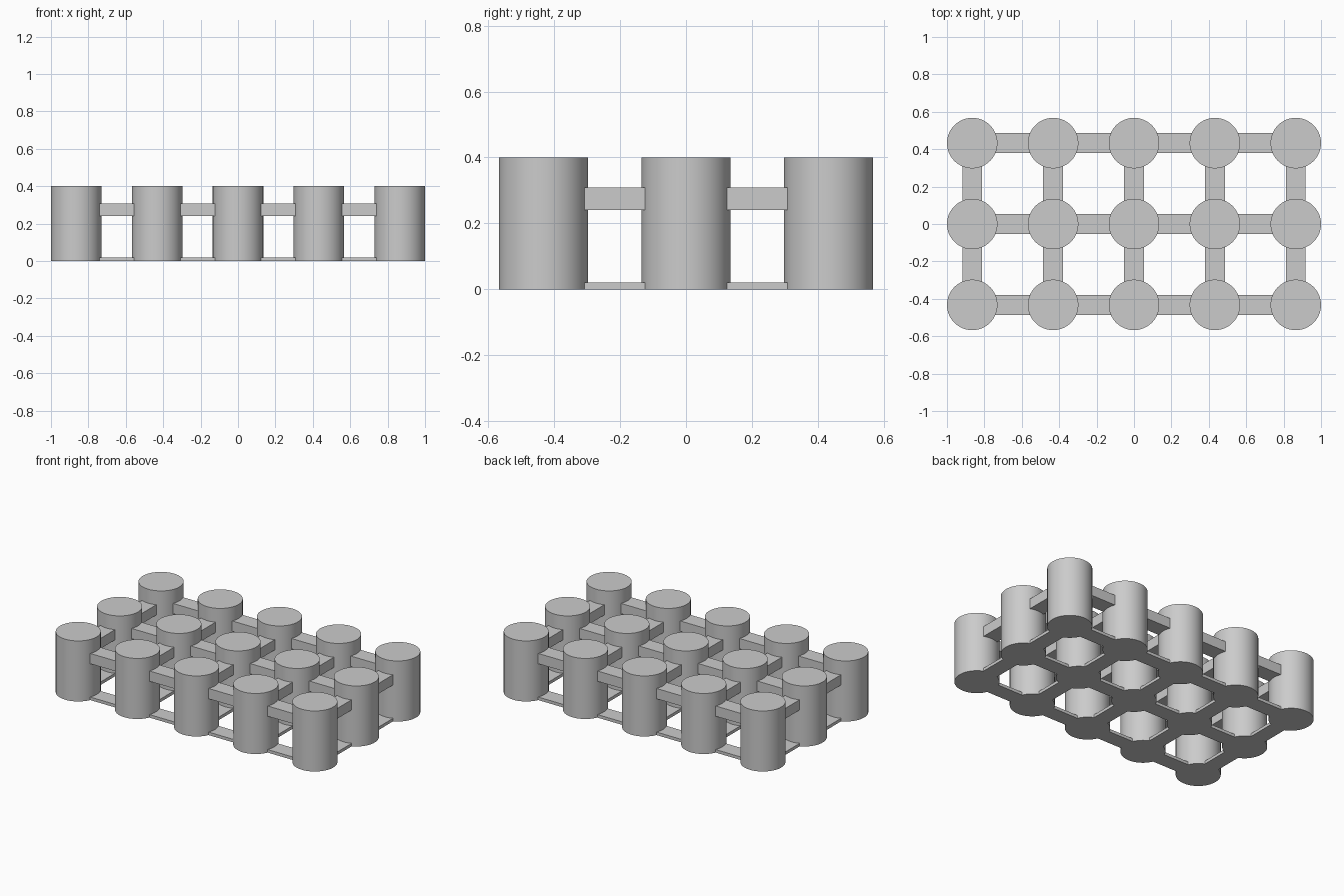
import bpy
import math

if "Cube" in bpy.data.objects:
    bpy.data.objects.remove(bpy.data.objects["Cube"])

RADIUS, HEIGHT, PITCH = 0.135, 0.40, 0.4325
COLS, ROWS = 5, 3
BAR_WIDTH = 0.106
INSET = 0.12  # bar ends sit just inside the posts

grey = bpy.data.materials.new("light grey")
grey.diffuse_color = (0.6, 0.6, 0.6, 1)
grey.use_nodes = True
grey.node_tree.nodes["Principled BSDF"].inputs["Base Color"].default_value = grey.diffuse_color


def post(x, y):
    bpy.ops.mesh.primitive_cylinder_add(vertices=64, radius=RADIUS, depth=HEIGHT,
                                        location=(x, y, HEIGHT / 2))
    ob = bpy.context.object
    ob.name = "post"
    ob.data.materials.append(grey)
    bpy.ops.object.shade_smooth_by_angle(angle=math.radians(30))


def bar(name, x, y, along_x, z0, z1):
    length = PITCH - 2 * INSET
    bpy.ops.mesh.primitive_cube_add(size=1, location=(x, y, (z0 + z1) / 2))
    ob = bpy.context.object
    ob.name = name
    ob.scale = (length if along_x else BAR_WIDTH,
                BAR_WIDTH if along_x else length, z1 - z0)
    bpy.ops.object.transform_apply(location=False, rotation=False, scale=True)
    ob.data.materials.append(grey)


def link(x, y, along_x):
    bar("upper_bar", x, y, along_x, 0.24, 0.308)  # raised connecting bar
    bar("base_strip", x, y, along_x, 0.0, 0.02)   # thin strip on the ground


# Grid of posts joined to their right and rear neighbours
for i in range(COLS):
    for j in range(ROWS):
        x = (i - (COLS - 1) / 2) * PITCH
        y = (j - (ROWS - 1) / 2) * PITCH
        post(x, y)
        if i < COLS - 1:
            link(x + PITCH / 2, y, True)
        if j < ROWS - 1:
            link(x, y + PITCH / 2, False)
